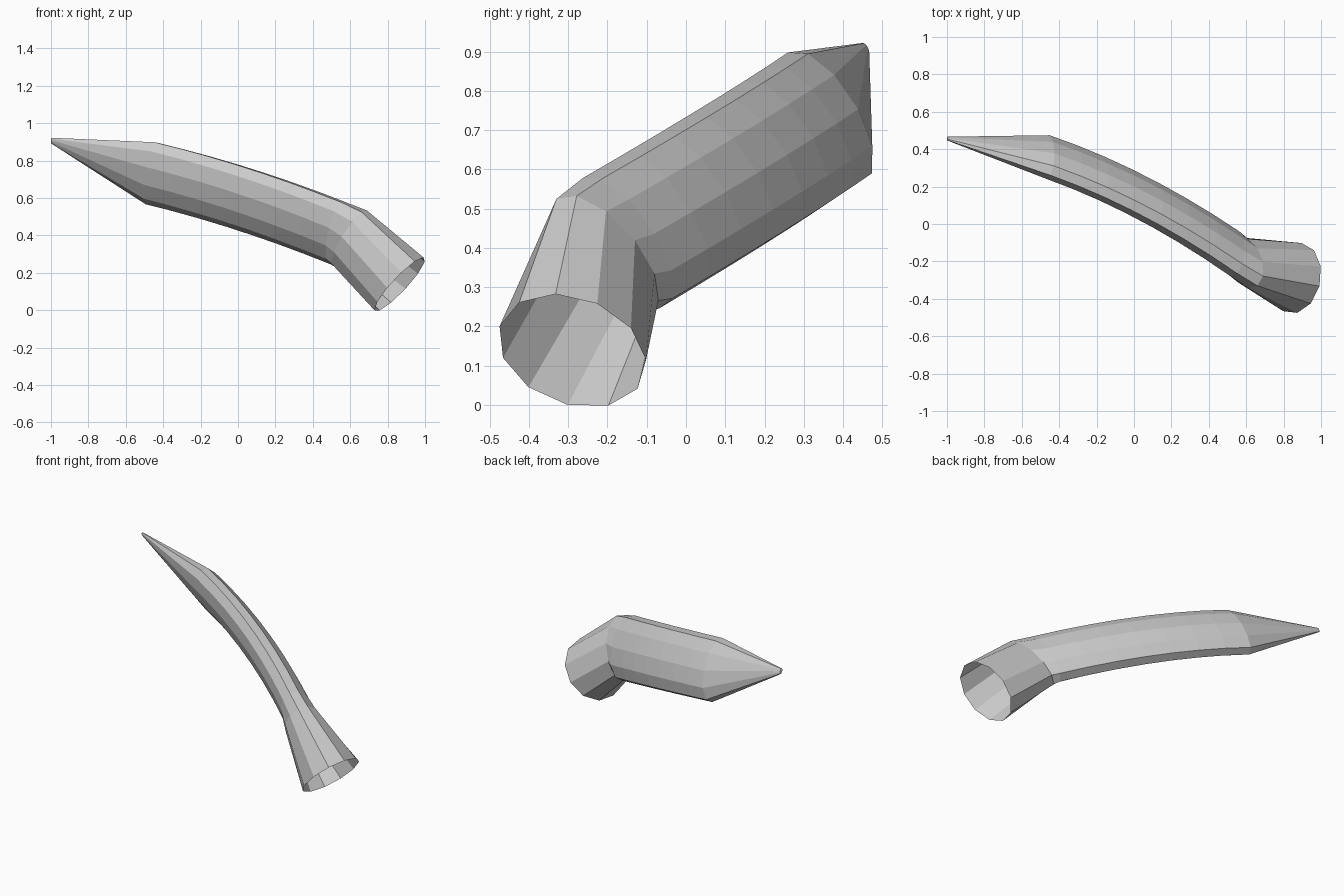
import bpy
import bmesh
import math
from mathutils import Vector as V

if "Cube" in bpy.data.objects:
    bpy.data.objects.remove(bpy.data.objects["Cube"])

SIDES = 11

# Each ring: centre, long half-axis, short half-axis
mouth = (V((.865, -.29, .138)), V((.08, -.135, .123)), V((.11, .132, .076)))
elbow = (V((.596, -.206, .385)), V((.064, -.124, .14)), V((.075, .059, .055)))
start = (V((.53, -.155, .415)), V((.02, -.108, .163)), V((.06, .06, .045)))
end = (V((-.465, .36, .735)), V((.02, -.1, .163)), V((.035, .065, .042)))
tip = (V((-.998, .457, .907)), V((0, -.008, .015)), V((.003, .006, .004)))
BULGE = V((0, .042, .02))
STEPS = 7

# Flattened shaft bends gently between the elbow and the taper
rings = [mouth, elbow]
for i in range(STEPS + 1):
    t = i / STEPS
    c, a, b = (p.lerp(q, t) for p, q in zip(start, end))
    rings.append((c + BULGE * 4 * t * (1 - t), a, b))
rings.append(tip)

bm = bmesh.new()
loops = []
for c, a, b in rings:
    angles = [2 * math.pi * k / SIDES for k in range(SIDES)]
    loops.append([bm.verts.new(c + a * math.cos(w) + b * math.sin(w)) for w in angles])

# Skin between neighbouring rings; mouth stays open, tip is capped
for r, s in zip(loops, loops[1:]):
    for k in range(SIDES):
        n = (k + 1) % SIDES
        bm.faces.new((r[k], r[n], s[n], s[k]))
bm.faces.new(loops[-1])
bmesh.ops.recalc_face_normals(bm, faces=bm.faces[:])

mesh = bpy.data.meshes.new("curved_horn")
bm.to_mesh(mesh)
bm.free()
bpy.context.collection.objects.link(bpy.data.objects.new("curved_horn", mesh))
